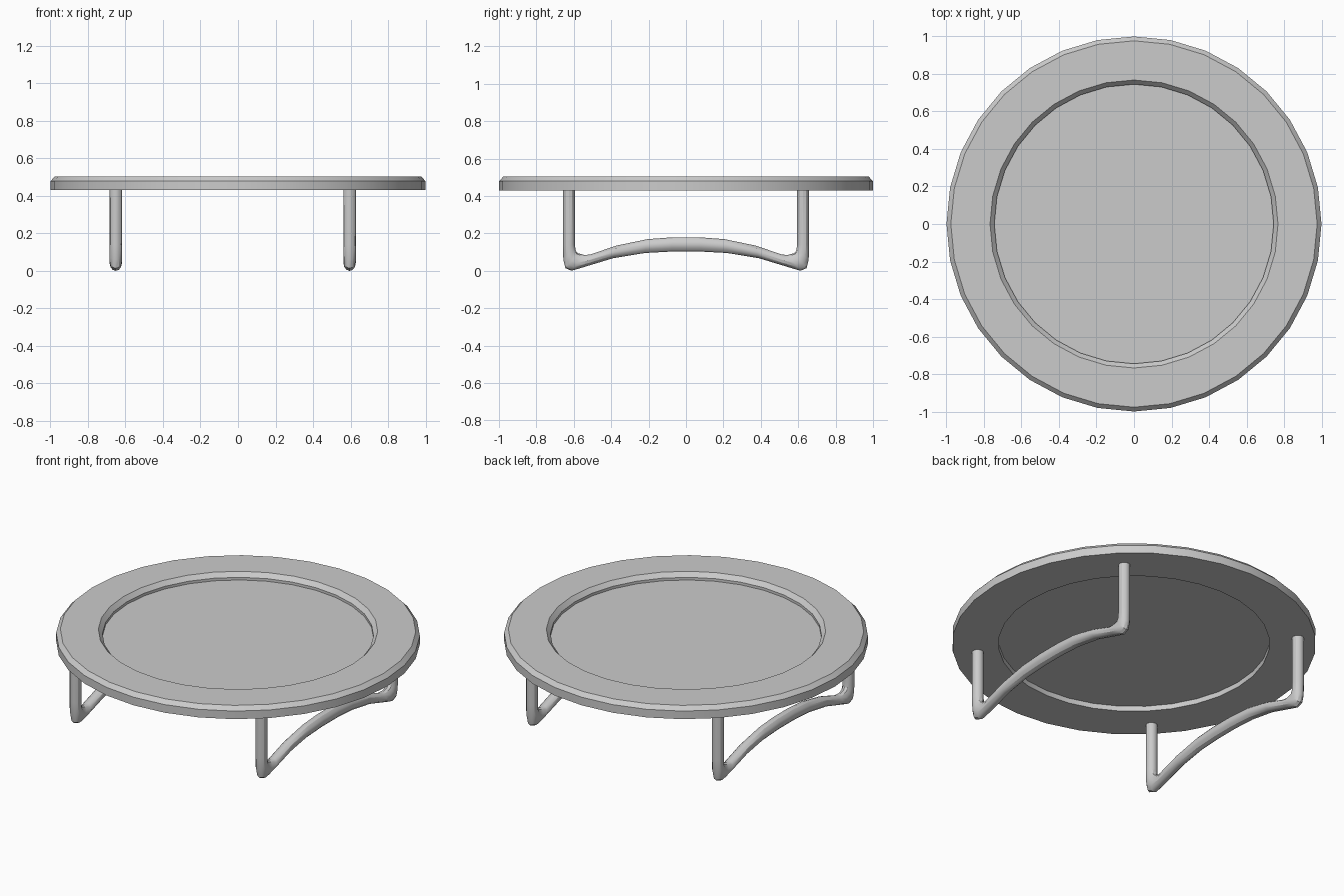
import bpy, bmesh, math

if "Cube" in bpy.data.objects:
    bpy.data.objects.remove(bpy.data.objects["Cube"])

grey = bpy.data.materials.new("light grey")
grey.diffuse_color = (0.6, 0.6, 0.6, 1)
grey.use_nodes = True
grey.node_tree.nodes["Principled BSDF"].inputs["Base Color"].default_value = grey.diffuse_color


def finish(name, bm):
    bmesh.ops.recalc_face_normals(bm, faces=bm.faces)
    mesh = bpy.data.meshes.new(name)
    bm.to_mesh(mesh)
    bm.free()
    mesh.materials.append(grey)
    obj = bpy.data.objects.new(name, mesh)
    bpy.context.collection.objects.link(obj)
    bpy.ops.object.select_all(action='DESELECT')
    obj.select_set(True)
    bpy.context.view_layer.objects.active = obj
    bpy.ops.object.shade_smooth_by_angle(angle=math.radians(30))
    return obj


def bridge(bm, a, b):
    n = len(a)
    for i in range(n):
        j = (i + 1) % n
        bm.faces.new((a[i], a[j], b[j], b[i]))


# Rim: a chamfered ring profile (radius, height) turned around z
SIDES = 32
profile = [(0.745, 0.43), (1.0, 0.43), (1.0, 0.479), (0.977, 0.503),
           (0.768, 0.503), (0.745, 0.477)]
bm = bmesh.new()
rings = []
for r, z in profile:
    rings.append([bm.verts.new((r * math.cos(2 * math.pi * i / SIDES),
                                r * math.sin(2 * math.pi * i / SIDES), z))
                  for i in range(SIDES)])
for k in range(len(rings)):
    bridge(bm, rings[k], rings[(k + 1) % len(rings)])
finish("rim", bm)

# Floor: a single sheet set inside the ring
bm = bmesh.new()
bmesh.ops.create_circle(bm, cap_ends=True, segments=SIDES, radius=0.745)
for v in bm.verts:
    v.co.z = 0.461
finish("tray_floor", bm)

# Legs: each (outer y, z, inner y, z) pair is the width of the tube at one
# station, from the top of a leg to the middle of the arched brace
stations = [(0.658, 0.435, 0.594, 0.435),
            (0.658, 0.14, 0.594, 0.14),
            (0.656, 0.06, 0.590, 0.108),
            (0.645, 0.014, 0.578, 0.094),
            (0.612, 0.0, 0.545, 0.085),
            (0.545, 0.02, 0.515, 0.086),
            (0.39, 0.067, 0.37, 0.135),
            (0.22, 0.095, 0.205, 0.169),
            (0.075, 0.103, 0.07, 0.179)]
stations += [(-a, b, -c, d) for a, b, c, d in reversed(stations)]
TUBE = 12
for name, x in (("left_leg", -0.652), ("right_leg", 0.595)):
    bm = bmesh.new()
    rings = []
    for oy, oz, iy, iz in stations:
        ring = []
        for i in range(TUBE):
            t = 2 * math.pi * i / TUBE
            f = (1 - math.cos(t)) / 2
            ring.append(bm.verts.new((x + 0.033 * math.sin(t),
                                      oy + (iy - oy) * f,
                                      oz + (iz - oz) * f)))
        rings.append(ring)
    for a, b in zip(rings, rings[1:]):
        bridge(bm, a, b)
    bm.faces.new(rings[0])
    bm.faces.new(rings[-1])
    finish(name, bm)
